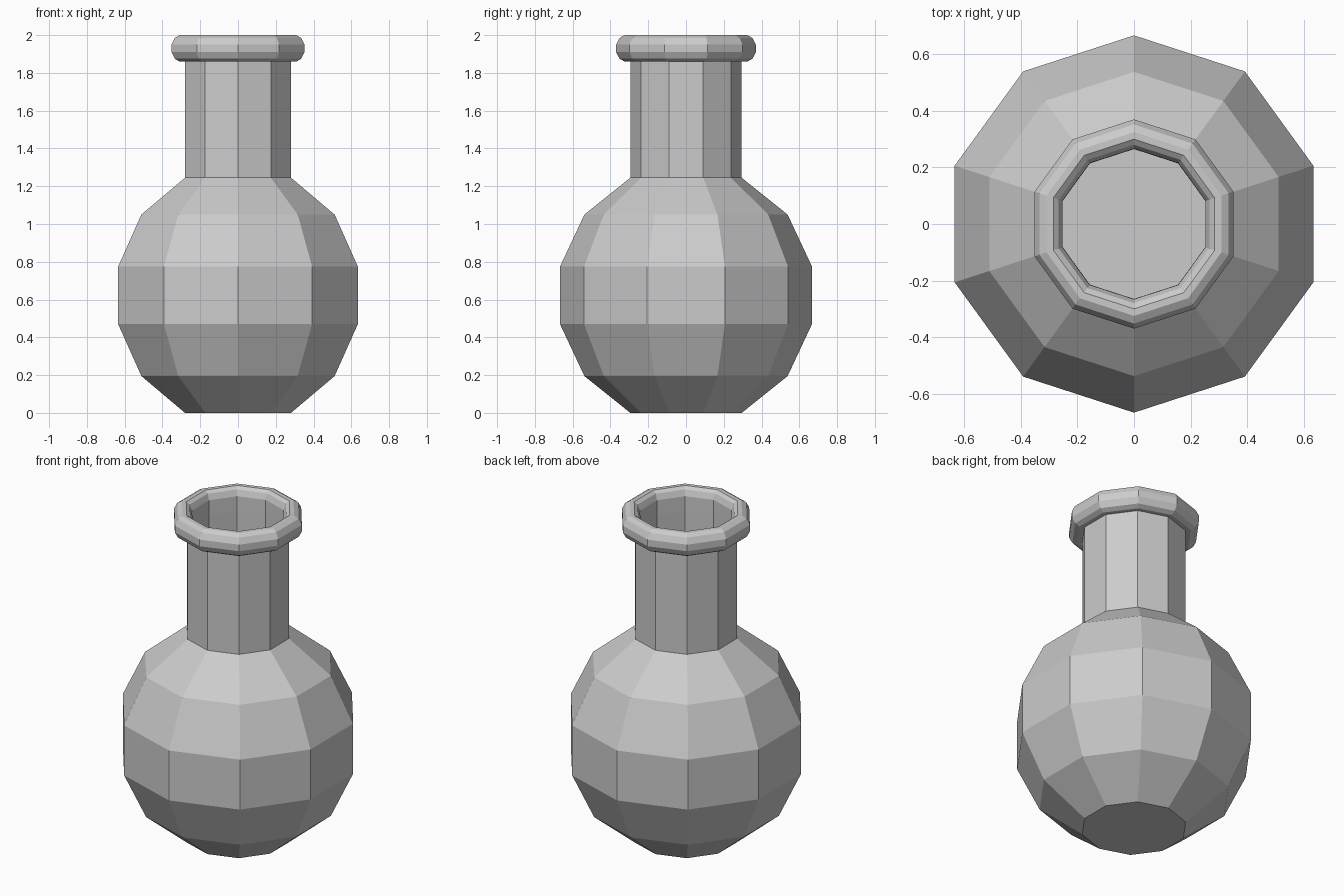
import bpy, bmesh, math

if "Cube" in bpy.data.objects:
    bpy.data.objects.remove(bpy.data.objects["Cube"])

SIDES = 10


def lathe(name, profile):
    """Revolve an (r, z) profile into a flat-faced shell, capping both ends."""
    bm = bmesh.new()
    rings = []
    for r, z in profile:
        ring = []
        for i in range(SIDES):
            a = math.pi / 2 + 2 * math.pi * i / SIDES
            ring.append(bm.verts.new((r * math.cos(a), r * math.sin(a), z)))
        rings.append(ring)
    for lo, hi in zip(rings, rings[1:]):
        for i in range(SIDES):
            j = (i + 1) % SIDES
            bm.faces.new((lo[i], lo[j], hi[j], hi[i]))
    bm.faces.new(rings[0][::-1])   # underside
    bm.faces.new(rings[-1])        # inner floor
    me = bpy.data.meshes.new(name)
    bm.to_mesh(me)
    bm.free()
    ob = bpy.data.objects.new(name, me)
    bpy.context.collection.objects.link(ob)
    return ob


# Round belly and straight neck, outside
outer = [(0.295, 0.0), (0.538, 0.195), (0.667, 0.47), (0.667, 0.775),
         (0.538, 1.05), (0.295, 1.245), (0.295, 1.862)]

# Rolled lip
lip = [(0.325, 1.86), (0.352, 1.875), (0.370, 1.91), (0.370, 1.95),
       (0.352, 1.985), (0.325, 2.0), (0.300, 2.0), (0.280, 1.985), (0.266, 1.95)]

# Hollow inside, following the outer wall
inner = [(0.265, 1.86), (0.265, 1.23), (0.512, 1.03), (0.637, 0.768),
         (0.637, 0.477), (0.512, 0.215), (0.283, 0.03)]

lathe("flask", outer + lip + inner)
